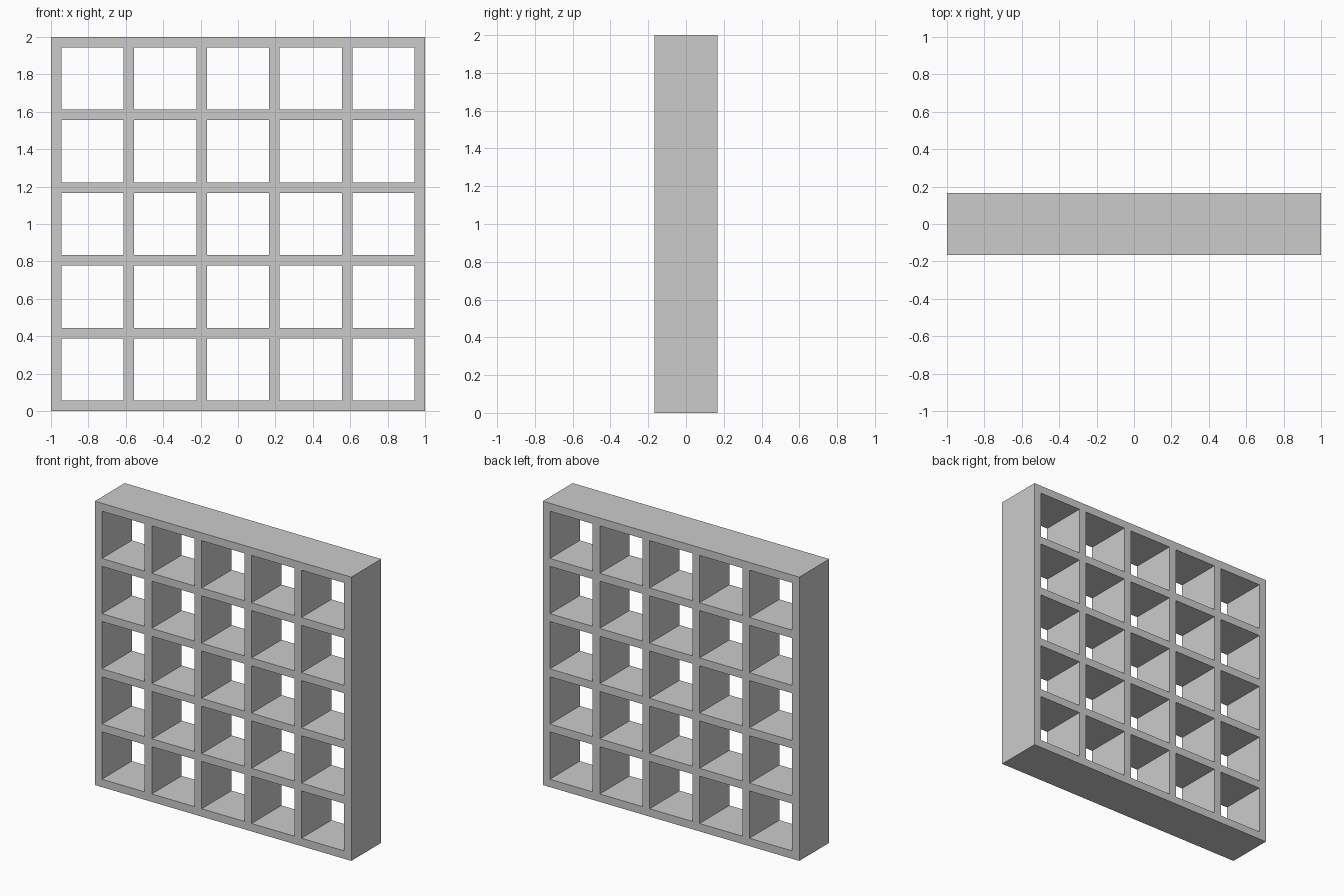
import bpy, bmesh

if "Cube" in bpy.data.objects:
    bpy.data.objects.remove(bpy.data.objects["Cube"])

CELLS = 5
T = 2 / 36            # board thickness
CELL = 6 * T          # clear opening
DEPTH = 6 * T

# Board edge positions along one axis: 0, T, T+CELL, ...
edges = []
for i in range(CELLS + 1):
    start = i * (T + CELL)
    edges += [start, start + T]
n = len(edges)

# Front lattice: every tile except the open compartments
bm = bmesh.new()
v = [[bm.verts.new((x - 1, -DEPTH / 2, z)) for z in edges] for x in edges]
for i in range(n - 1):
    for j in range(n - 1):
        if i % 2 and j % 2:
            continue
        bm.faces.new((v[i][j], v[i + 1][j], v[i + 1][j + 1], v[i][j + 1]))

# Extrude the lattice backwards to give the shelf its depth
ext = bmesh.ops.extrude_face_region(bm, geom=bm.faces[:], use_keep_orig=True)
back = [g for g in ext["geom"] if isinstance(g, bmesh.types.BMVert)]
bmesh.ops.translate(bm, verts=back, vec=(0, DEPTH, 0))
bmesh.ops.recalc_face_normals(bm, faces=bm.faces[:])

mesh = bpy.data.meshes.new("cube_shelf")
bm.to_mesh(mesh)
bm.free()
shelf = bpy.data.objects.new("cube_shelf", mesh)
bpy.context.collection.objects.link(shelf)
